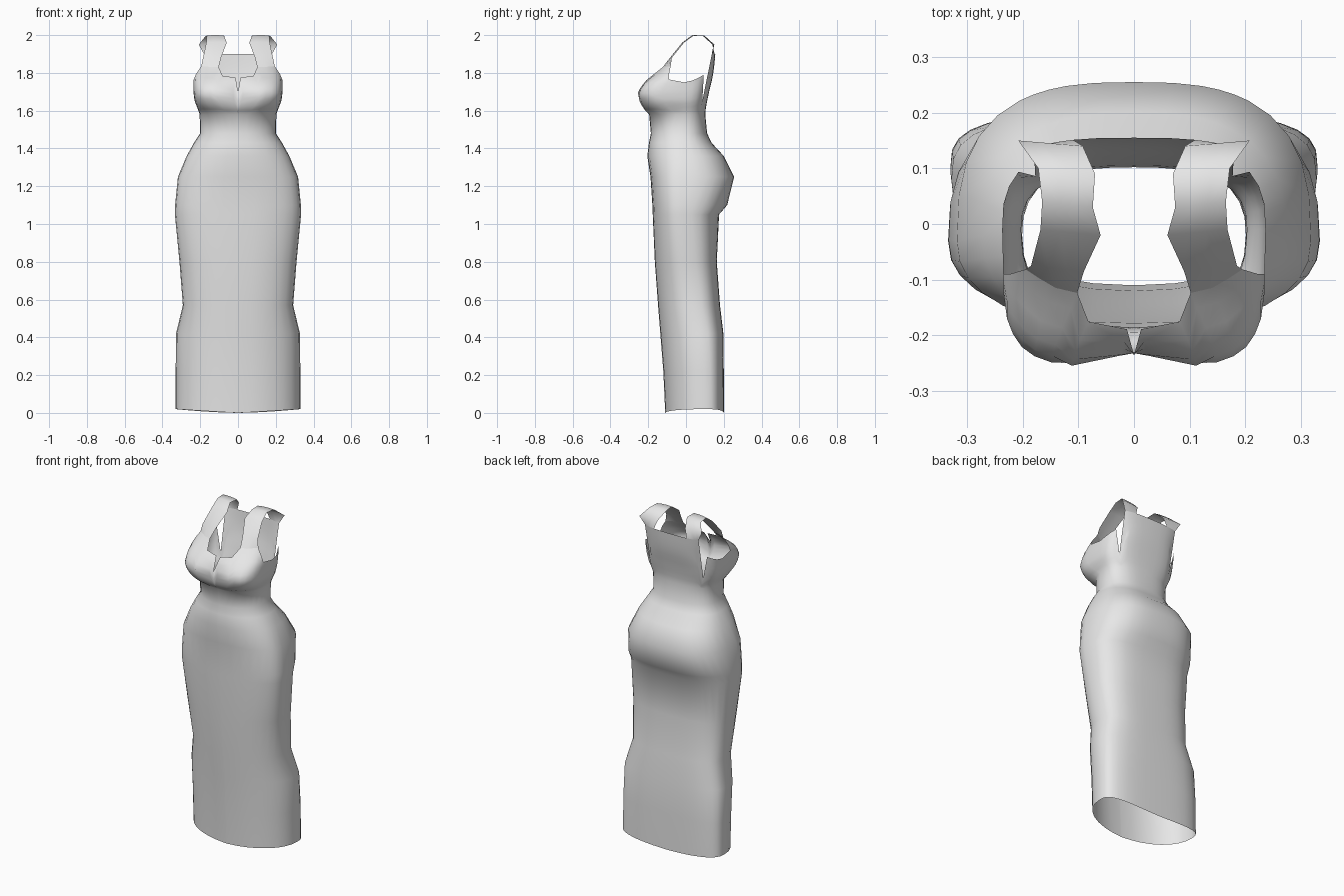
import bpy, bmesh, math

grey = bpy.data.materials.new("plain_grey")
grey.diffuse_color = (0.8, 0.8, 0.8, 1)

# Cross-sections: z, half width, front y, back y, y of widest point, front and back squareness
RINGS = [
    (0.00, .330, -.110, .200, .100, 2.2, 3.2),
    (0.22, .330, -.120, .200, .095, 2.2, 3.2),
    (0.42, .328, -.136, .198, .080, 2.2, 3.0),
    (0.57, .292, -.148, .180, .040, 2.3, 3.0),
    (0.80, .310, -.165, .163, .000, 2.3, 3.0),
    (1.05, .334, -.176, .175, -.03, 2.3, 2.9),
    (1.10, .333, -.178, .218, -.03, 2.3, 2.8),
    (1.25, .318, -.188, .255, -.03, 2.3, 2.8),
    (1.36, .272, -.205, .200, -.02, 2.2, 2.6),
    (1.43, .233, -.196, .135, -.02, 2.2, 2.5),
    (1.48, .201, -.186, .112, -.02, 2.2, 2.5),
    (1.58, .203, -.195, .102, -.01, 2.3, 2.6),
]
BUST_RINGS = [
    (1.61, .213, -.228, .104, -.01, 3.2, 2.7),
    (1.65, .230, -.248, .112, -.01, 4.2, 2.8),
    (1.70, .236, -.258, .122, -.01, 4.5, 3.0),
    (1.76, .237, -.215, .137, -.01, 3.8, 3.0),
    (1.79, .235, -.170, .143, -.01, 3.0, 3.0),
    (1.84, .222, -.120, .150, -.01, 2.5, 3.0),
    (1.90, .210, -.100, .155, -.01, 2.5, 3.0),
]
ALL = RINGS + BUST_RINGS
WAIST = 1.58

# Columns around one half, from front centre to back centre, and the top edge of each
ANGLES = [0, .4, 11, 21, 33, 45, 57, 68, 79, 90,
          100, 112, 124, 136, 147, 153, 159, 165, 173, 180]
TOPS = [1.70, 1.775, 1.785, 1.83, 1.83, 1.835, 1.835, 1.795, 1.765, 1.75,
        1.76, 1.775, 1.79, 1.65, 1.90, 1.90, 1.90, 1.90, 1.90, 1.90]


def surface(angle, z):
    """Point on the right half of the dress at a given angle and height."""
    for a, b in zip(ALL, ALL[1:]):
        if z <= b[0] + 1e-6:
            break
    t = min(1, (z - a[0]) / (b[0] - a[0]))
    _, w, yf, yb, yw, ef, eb = [p + (q - p) * t for p, q in zip(a, b)]
    s = max(0, math.sin(math.radians(angle)))
    c = abs(math.cos(math.radians(angle)))
    if angle <= 90:
        x = w * s ** (2 / ef)
        y = yw + (yf - yw) * c ** (2 / ef)
        # dip between the cups
        y += .025 * math.exp(-(x / .05) ** 2) * max(0, 1 - abs(z - 1.69) / .1)
    else:
        x = (w + max(0, z - 1.8) * .6) * s ** (2 / eb)
        y = yw + (yb - yw) * c ** (2 / eb)
    if z == 0:
        z = .02 * s      # hem lifts slightly at the sides
    return (0 if s < 1e-6 else x, y, z)


def make_sheet(name, columns):
    """Mirrored smooth sheet from a grid of points."""
    bm = bmesh.new()
    grid = [[bm.verts.new(p) for p in col] for col in columns]
    for a, b in zip(grid, grid[1:]):
        for k in range(len(a) - 1):
            bm.faces.new((a[k], b[k], b[k + 1], a[k + 1]))
    me = bpy.data.meshes.new(name)
    bm.to_mesh(me)
    bm.free()
    me.shade_smooth()
    me.materials.append(grey)
    ob = bpy.data.objects.new(name, me)
    bpy.context.collection.objects.link(ob)
    mod = ob.modifiers.new("mirror", 'MIRROR')
    mod.use_clip = True
    mod.merge_threshold = .0005
    return ob


# Dress body: skirt, waist and bodice in one cloth
STEPS = 9
body = []
for ang, top in zip(ANGLES, TOPS):
    heights = [r[0] for r in RINGS]
    heights += [WAIST + (top - WAIST) * k / STEPS for k in range(1, STEPS + 1)]
    body.append([surface(ang, z) for z in heights])
make_sheet("dress_body", body)

# Shoulder straps: y, z, inner x, outer x along the arch
ARCH = [(-.085, 1.88, .090, .185), (-.02, 1.96, .060, .168), (.03, 1.997, .074, .165),
        (.09, 1.995, .070, .172), (.14, 1.95, .092, .208)]
strap = []
for k in range(4):
    f = k / 3
    path = [body[3 + k][-1]]
    path += [(xi + (xo - xi) * f, y + .01 * f, z + (.003 if k in (1, 2) else 0))
             for y, z, xi, xo in ARCH]
    path.append(body[17 - k][-1])
    strap.append(path)
make_sheet("shoulder_straps", strap)
